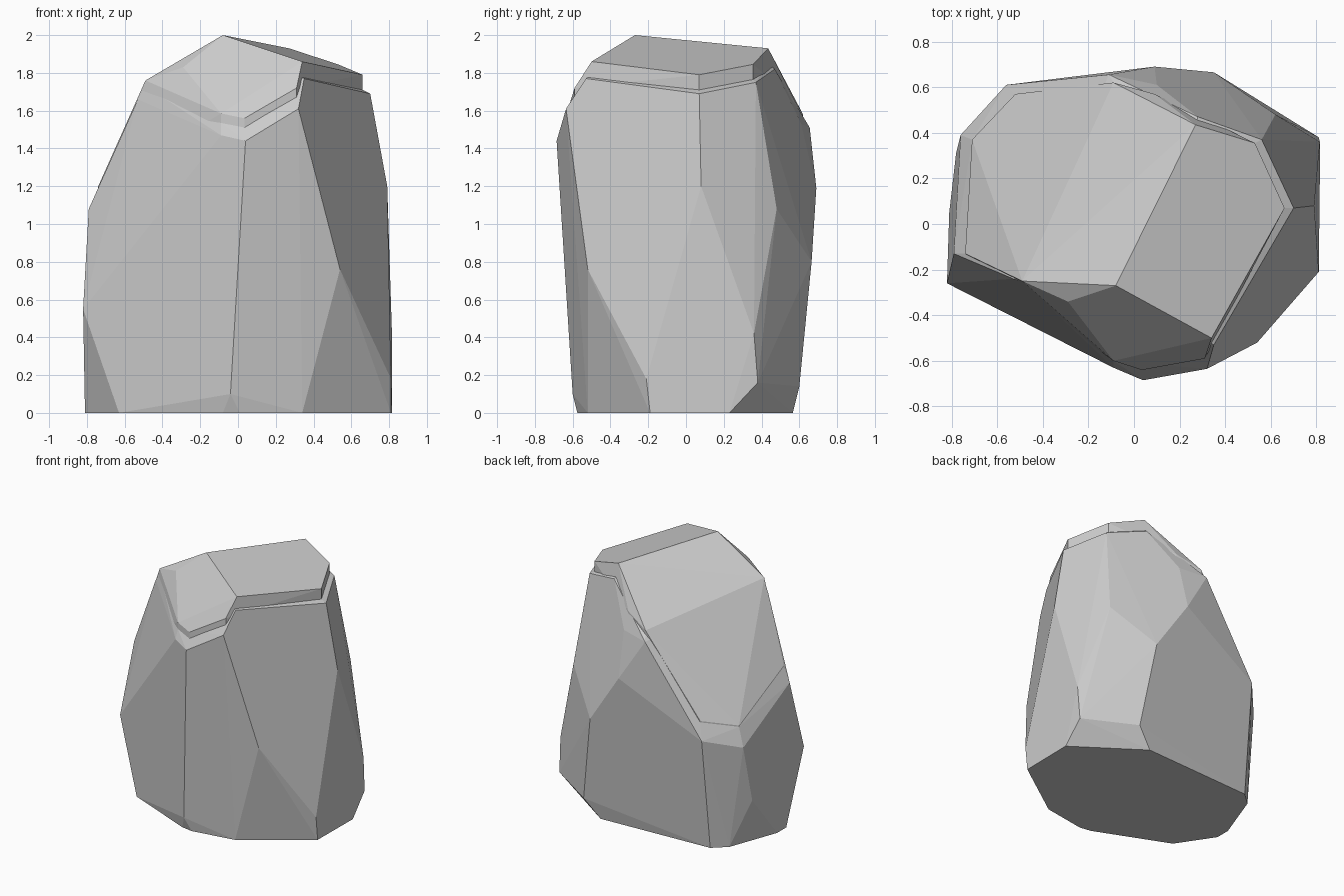
import bpy, bmesh, math


def hull_object(name, points):
    """Make a faceted convex stone from its corner points."""
    bm = bmesh.new()
    for p in points:
        bm.verts.new(p)
    bmesh.ops.convex_hull(bm, input=bm.verts[:])
    loose = [v for v in bm.verts if not v.link_faces]
    bmesh.ops.delete(bm, geom=loose, context='VERTS')
    # merge nearly coplanar triangles into flat facets
    bmesh.ops.dissolve_limit(bm, angle_limit=math.radians(2),
                             verts=bm.verts[:], edges=bm.edges[:])
    bmesh.ops.recalc_face_normals(bm, faces=bm.faces[:])
    mesh = bpy.data.meshes.new(name)
    bm.to_mesh(mesh)
    bm.free()
    obj = bpy.data.objects.new(name, mesh)
    bpy.context.collection.objects.link(obj)
    return obj


# flat base outline on the ground (x, y)
base = [(-.08, -.56), (.01, -.575), (.34, -.52), (.81, -.19), (.815, .23),
        (.33, .565), (-.57, .52), (-.67, .43), (-.81, .05), (-.81, -.06),
        (-.63, -.33)]

# corners around the flanks
flank = [(-.04, -.60, .10), (.54, -.52, .76), (.81, -.21, .18),
         (.79, .08, 1.20), (.62, .48, 1.08), (.815, .36, .42),
         (.81, .38, .16), (.45, .60, .14), (.35, .665, .80),
         (.09, .69, 1.19), (-.78, .31, .34), (-.82, -.26, .55)]

# rim where the flanks end and the ledge begins
rim = [(.04, -.685, 1.44), (.32, -.635, 1.61), (.35, -.53, 1.77),
       (.70, .07, 1.69), (.56, .37, 1.75), (.28, .47, 1.82),
       (.10, .61, 1.53), (-.11, .655, 1.51), (-.56, .61, .85),
       (-.76, .39, .77), (-.79, -.13, 1.08), (-.53, -.24, 1.66),
       (-.30, -.36, 1.74), (-.09, -.63, 1.47)]

# raised cap corners (x, y, z, height of its side wall)
cap = [(-.08, -.27, 2.0, .07), (.34, -.50, 1.86, .08), (.66, .07, 1.79, .08),
       (.53, .355, 1.845, .08), (.27, .435, 1.93, .08), (.09, .57, 1.66, .06),
       (-.09, .62, 1.58, .03), (-.52, .57, .98, .01), (-.71, .37, .92, .01),
       (-.74, -.13, 1.20, .01), (-.49, -.25, 1.76, .03),
       (-.29, -.34, 1.83, .06), (-.09, -.60, 1.585, .05),
       (.035, -.64, 1.56, .05), (.31, -.59, 1.72, .05)]
cap_top = [(x, y, z) for x, y, z, h in cap]
cap_foot = [(x, y, z - h) for x, y, z, h in cap]

hull_object("rock_body", [(x, y, 0) for x, y in base] + flank + rim + cap_foot)
hull_object("rock_cap", cap_top + cap_foot)
